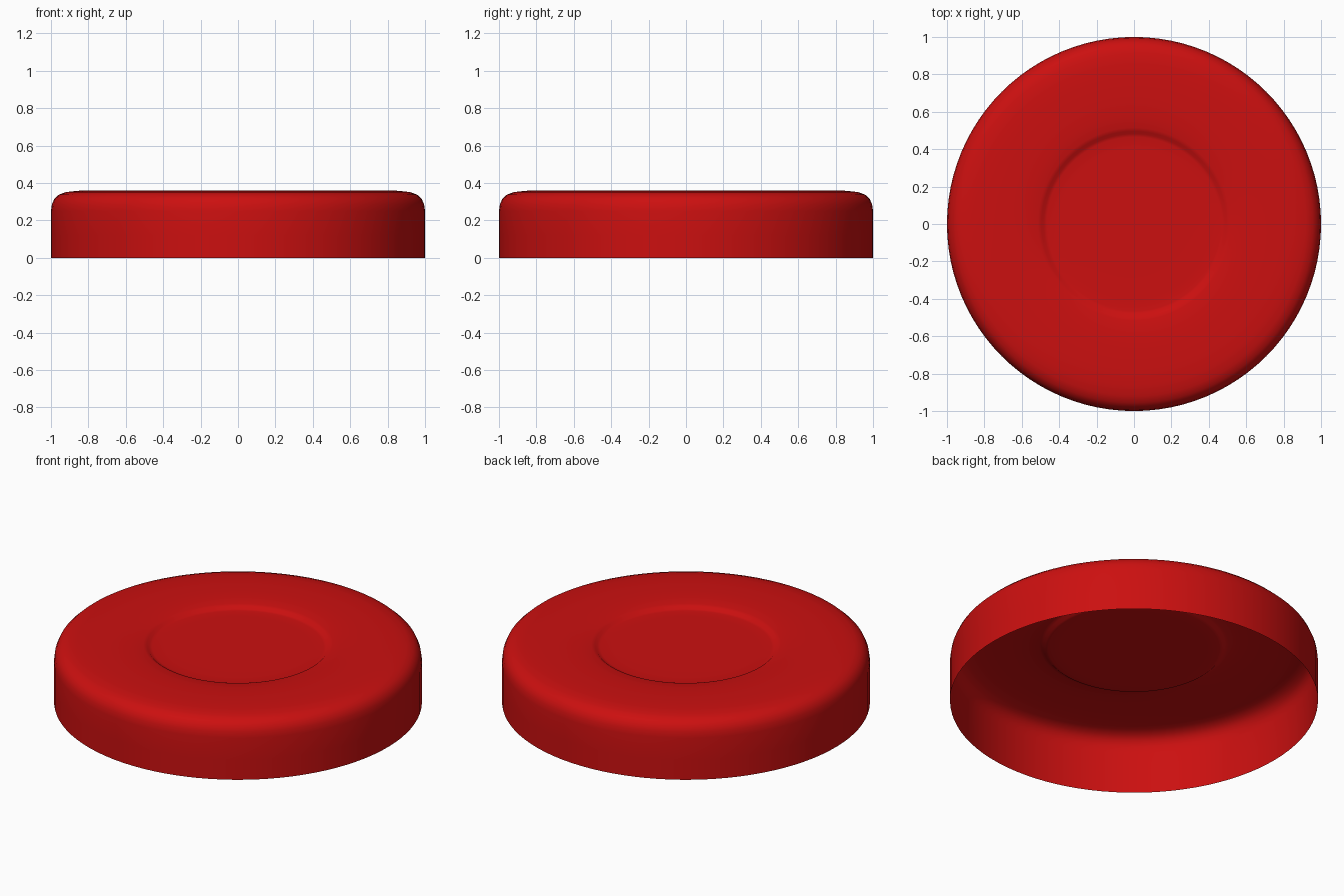
import bpy, bmesh, math

if "Cube" in bpy.data.objects:
    bpy.data.objects.remove(bpy.data.objects["Cube"])

# Profile (radius, height) from the open bottom rim to the dished centre
profile = [(1.0, 0.0), (1.0, 0.12), (1.0, 0.25), (0.995, 0.285), (0.982, 0.315),
           (0.957, 0.338), (0.92, 0.351), (0.86, 0.358), (0.78, 0.36),
           (0.66, 0.36), (0.58, 0.357), (0.515, 0.35), (0.495, 0.345),
           (0.482, 0.334), (0.465, 0.331), (0.40, 0.33), (0.25, 0.33)]
SEG = 96

bm = bmesh.new()
rings = []
for r, z in profile:
    rings.append([bm.verts.new((r * math.cos(2 * math.pi * i / SEG),
                                r * math.sin(2 * math.pi * i / SEG), z))
                  for i in range(SEG)])
for a, b in zip(rings, rings[1:]):
    for i in range(SEG):
        j = (i + 1) % SEG
        bm.faces.new((a[i], a[j], b[j], b[i]))
bm.faces.new(rings[-1])  # centre of the dish
for f in bm.faces:
    f.smooth = True

mesh = bpy.data.meshes.new("dished_cap")
bm.to_mesh(mesh)
bm.free()
cap = bpy.data.objects.new("dished_cap", mesh)
bpy.context.collection.objects.link(cap)

# Red plastic
red = bpy.data.materials.new("red")
red.diffuse_color = (0.6, 0.005, 0.005, 1)
red.use_nodes = True
red.node_tree.nodes["Principled BSDF"].inputs["Base Color"].default_value = red.diffuse_color
mesh.materials.append(red)
